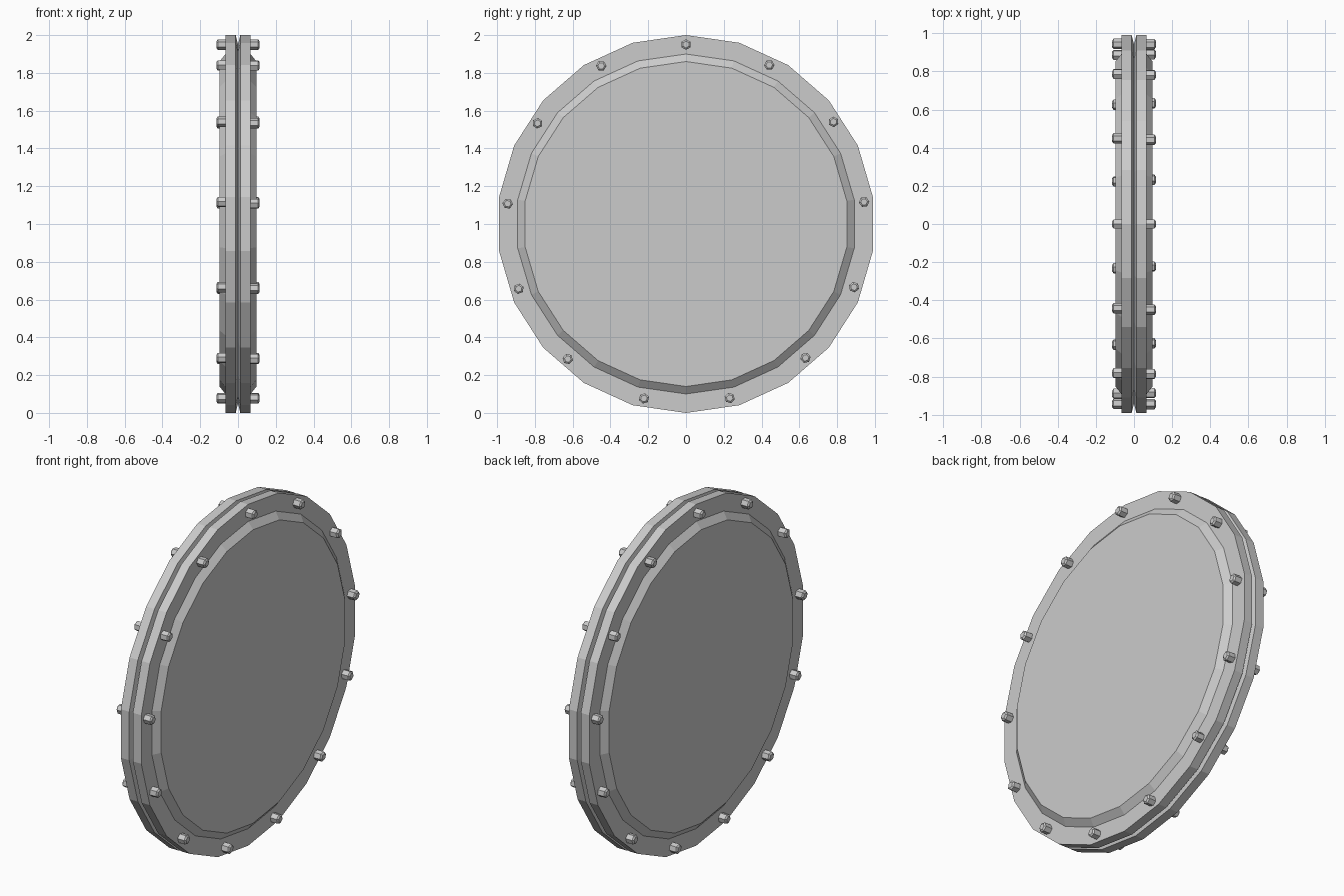
import bpy, bmesh
from math import sin, cos, pi, radians

if "Cube" in bpy.data.objects:
    bpy.data.objects.remove(bpy.data.objects["Cube"])

SIDES = 22
BOLTS = 13


def lathe(name, profile, sides, origin=(0, 0, 0), side=1, turn=0.0):
    """Revolve (x, radius) points about the x axis; radius 0 ends are avoided, ends are capped."""
    bm = bmesh.new()
    ox, oy, oz = origin
    rings = []
    for x, r in profile:
        rings.append([bm.verts.new((ox + side * x,
                                    oy + r * sin(turn + 2 * pi * i / sides),
                                    oz + r * cos(turn + 2 * pi * i / sides)))
                      for i in range(sides)])
    for a, b in zip(rings, rings[1:]):
        for i in range(sides):
            j = (i + 1) % sides
            bm.faces.new((a[i], a[j], b[j], b[i]))
    bm.faces.new(rings[0])
    bm.faces.new(rings[-1])
    bmesh.ops.recalc_face_normals(bm, faces=bm.faces)
    mesh = bpy.data.meshes.new(name)
    bm.to_mesh(mesh)
    bm.free()
    obj = bpy.data.objects.new(name, mesh)
    bpy.context.collection.objects.link(obj)
    return obj


# disc body: two flanges with a V groove between and a raised bevelled face each side
half = [(0.098, 0.86), (0.066, 0.90), (0.066, 1.0), (0.012, 1.0)]
profile = [(-x, r) for x, r in half] + [(0, 0.95)] + half[::-1]
lathe("disc_body", profile, SIDES, origin=(0, 0, 1))

# hexagonal bolts around both flanges; the back ring is the front one turned half way round
bolt_profile = [(0.060, 0.028), (0.107, 0.028), (0.114, 0.018)]
for label, side in (("right", 1), ("left", -1)):
    for k in range(BOLTS):
        a = radians(27.65) * k
        lathe(f"bolt_{label}_{k + 1}", bolt_profile, 6,
              origin=(0, side * 0.95 * sin(a), 1 + 0.95 * cos(a)),
              side=side, turn=side * a)
